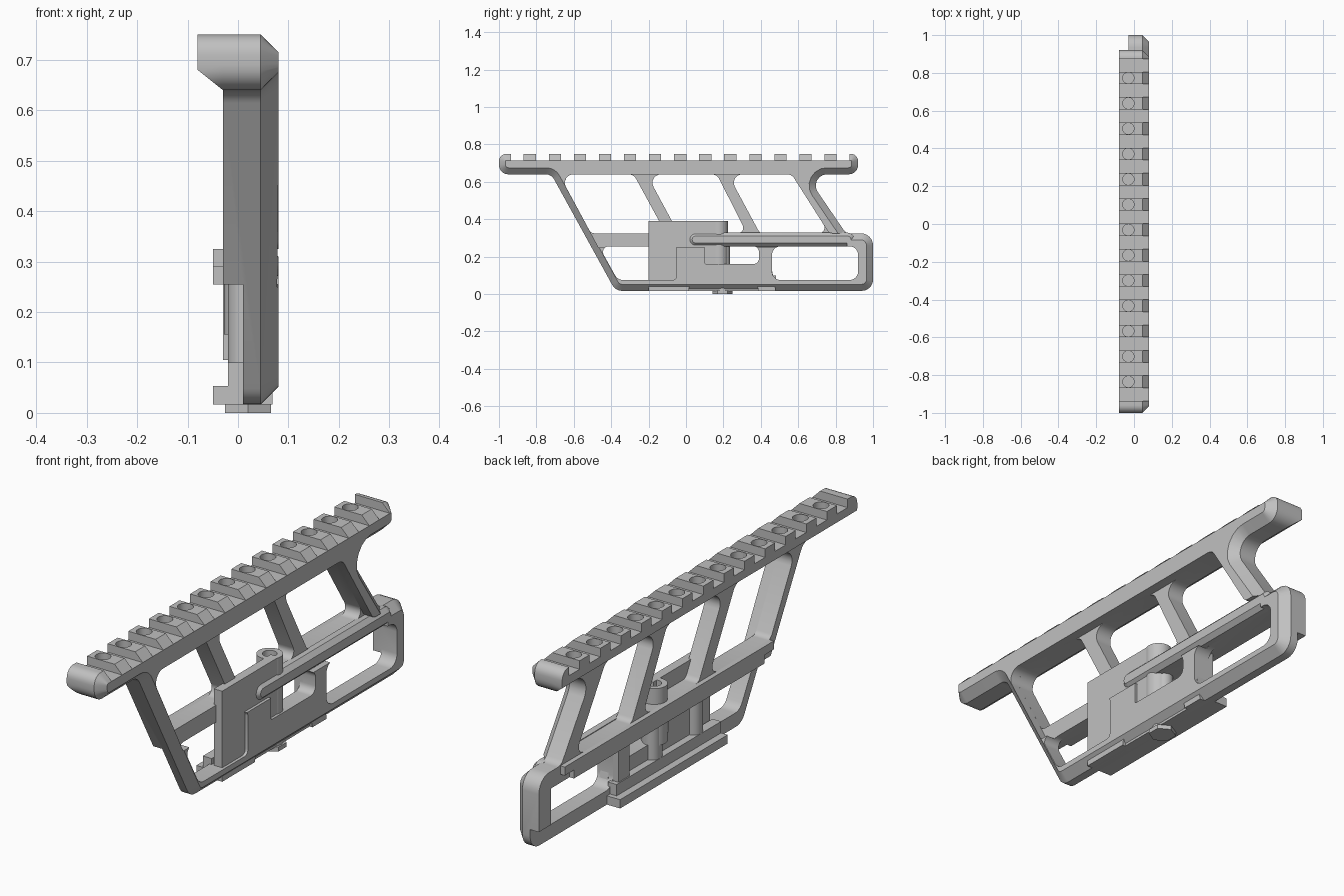
import bpy, bmesh, math
from mathutils import Vector

if "Cube" in bpy.data.objects:
    bpy.data.objects.remove(bpy.data.objects["Cube"])

metal = bpy.data.materials.new("satin_grey_metal")
metal.use_nodes = True
metal.diffuse_color = (0.53, 0.53, 0.53, 1)
metal.node_tree.nodes["Principled BSDF"].inputs["Base Color"].default_value = (0.53, 0.53, 0.53, 1)


def rounded(corners, steps=6):
    """Fillet (y, z, radius) corners into a closed outline."""
    out = []
    for i, (y, z, r) in enumerate(corners):
        p = Vector((y, z))
        a = (Vector(corners[i - 1][:2]) - p).normalized()
        b = (Vector(corners[(i + 1) % len(corners)][:2]) - p).normalized()
        if r == 0:
            out.append(p)
            continue
        half = a.angle(b) / 2
        centre = p + (a + b).normalized() * r / math.sin(half)
        t = r / math.tan(half)
        s, e = p + a * t - centre, p + b * t - centre
        sweep = math.pi - 2 * half
        for k in range(steps + 1):
            f = k / steps
            out.append(centre + (s * math.sin((1 - f) * sweep) + e * math.sin(f * sweep)) / math.sin(sweep))
    return out


def inset(pts, d):
    """Move a counter-clockwise outline inwards by d."""
    out = []
    for i, p in enumerate(pts):
        u = (p - pts[i - 1]).normalized()
        v = (pts[(i + 1) % len(pts)] - p).normalized()
        n = Vector((-u.y, u.x)) + Vector((-v.y, v.x))
        out.append(p + n * (2 * d / n.length_squared))
    return out


def finish(name, bm):
    bmesh.ops.recalc_face_normals(bm, faces=bm.faces)
    mesh = bpy.data.meshes.new(name)
    bm.to_mesh(mesh)
    bm.free()
    mesh.materials.append(metal)
    ob = bpy.data.objects.new(name, mesh)
    bpy.context.collection.objects.link(ob)
    return ob


def prism(name, corners, x0, x1, chamfer=0.0):
    """Side outline extruded along x, optionally chamfered on its x1 side."""
    pts = rounded(corners)
    layers = [(x0, pts), (x1 - chamfer, pts)]
    if chamfer:
        layers.append((x1, inset(pts, chamfer)))
    bm = bmesh.new()
    rings = [[bm.verts.new((x, p.x, p.y)) for p in ring] for x, ring in layers]
    for lo, hi in zip(rings, rings[1:]):
        for i in range(len(pts)):
            bm.faces.new((lo[i - 1], lo[i], hi[i], hi[i - 1]))
    bm.faces.new(rings[0][::-1])
    bm.faces.new(rings[-1])
    return finish(name, bm)


def box(name, x, y, z):
    return prism(name, [(y[0], z[0], 0), (y[1], z[0], 0), (y[1], z[1], 0), (y[0], z[1], 0)], *x)


def cylinder(name, x, y, z0, z1, r, sides=32):
    bm = bmesh.new()
    bmesh.ops.create_cone(bm, cap_ends=True, segments=sides, radius1=r, radius2=r, depth=z1 - z0)
    bmesh.ops.translate(bm, verts=bm.verts, vec=(x, y, (z0 + z1) / 2))
    return finish(name, bm)


def cut(targets, cutter):
    for ob in targets:
        mod = ob.modifiers.new("cut", 'BOOLEAN')
        mod.operation, mod.solver, mod.object = 'DIFFERENCE', 'EXACT', cutter
        bpy.context.view_layer.objects.active = ob
        bpy.ops.object.modifier_apply(modifier=mod.name)
    bpy.data.objects.remove(cutter)


# Main frame: rail, slanted leg and rear loop in one chamfered outline
frame = prism("main_frame", [
    (-.377, .017, .06), (1, .017, .06), (1, .325, .065), (.855, .325, .04), (.64, .64, .06),
    (.92, .64, .05), (.92, .75, .04), (-1, .75, .04), (-1, .64, .05), (-.72, .64, .05)],
    -.03, .08, .035)

# Overhanging side of the rail, bevelled underneath
rail = prism("rail_overhang", [
    (-1, .64, .05), (.92, .64, .05), (.92, .75, .04), (-1, .75, .04)], -.08, -.03)
bm = bmesh.new()
bm.from_mesh(rail.data)
low = bmesh.ops.bisect_plane(bm, geom=bm.verts[:] + bm.edges[:] + bm.faces[:], dist=1e-5,
                             plane_co=(-.08, 0, .68), plane_no=(-.04, 0, -.05), clear_outer=True)
bmesh.ops.holes_fill(bm, edges=[e for e in bm.edges if e.is_boundary])
bmesh.ops.recalc_face_normals(bm, faces=bm.faces)
bm.to_mesh(rail.data)
bm.free()

# Windows between the struts and in the lower loop
R = .045
windows = [
    [(-.508, .325, .03), (-.108, .325, .03), (-.28, .64, R), (-.678, .64, R)],
    [(-.04, .325, .03), (.325, .325, .03), (.165, .64, R), (-.21, .64, R)],
    [(.395, .325, .03), (.765, .325, .03), (.565, .64, R), (.225, .64, R)],
    [(-.365, .075, .05), (-.05, .075, .02), (-.05, .255, .02), (-.465, .255, .03)],
    [(.1, .16, .01), (.39, .16, .03), (.39, .255, .03), (.1, .255, .01)],
    [(.46, .075, R), (.92, .075, R), (.92, .255, R), (.46, .255, R)],
]
for w in windows:
    cut([frame], prism("window_cutter", w, -.2, .2))

# Struts and middle bar sit back from the outer face
cut([frame], prism("setback_cutter", [
    (-.468, .25, 0), (.86, .25, 0), (.86, .325, 0), (.765, .325, .03),
    (.565, .64, R), (-.678, .64, R)], .04, .2))

# Relief for the receiver on the inner face
cut([frame], box("relief_cutter", (-.2, .01), (-.6, .92), (-.1, .255)))
cut([frame], box("rear_relief_cutter", (-.2, .01), (.9, 1.1), (-.1, .105)))

# Cross grooves and round pockets along the rail
PITCH = .134
for k in range(14):
    y = -.902 + PITCH * k
    cut([frame, rail], box("groove_cutter", (-.2, .2), (y - .0345, y + .0345), (.715, .9)))
for k in range(13):
    cut([frame, rail], cylinder("pocket_cutter", -.03, -.835 + PITCH * k, .715, .8, .03, 24))

# Clamp block with stepped base
block = prism("clamp_block", [
    (-.2, .017, 0), (.48, .017, 0), (.455, .155, .02), (.22, .155, 0),
    (.17, .39, 0), (-.2, .39, 0)][:3] + [(.17, .155, 0), (.17, .39, 0), (-.2, .39, 0)], .03, .068)
cut([block], prism("knob_relief_cutter", [
    (0, -.05, 0), (.4, -.05, 0), (.38, .055, .03), (.02, .055, .03)], .055, .2))
boss = cylinder("clamp_boss", .022, .175, .155, .39, .05)
cut([boss], cylinder("boss_hole_cutter", .022, .175, .36, .5, .028))

# Locking arm running forward over the block
prism("locking_arm", [(.015, .255, .036), (.9, .255, .036), (.9, .328, .036), (.015, .328, .036)],
      .035, .08, .018)

# Inner bar lip
box("bar_lip_upper", (-.05, -.03), (-.5, .86), (.29, .325))
box("bar_lip_lower", (-.05, -.03), (-.44, .8), (.255, .29))

# Dovetail jaw
box("jaw_flange", (-.05, .02), (-.2, .5), (.017, .053))
box("jaw_step", (-.02, .02), (-.2, .48), (.053, .1))
box("jaw_pillar", (-.015, .02), (.39, .46), (.1, .255))

# Posts, screw and knob
for y in (-.07, .2):
    cylinder("inner_post", .015, y, .1, .27, .035)
cylinder("clamp_screw", .02, .195, .01, .16, .04)
cylinder("screw_head", .02, .195, 0, .018, .053, 6)

# Smooth curved faces, keep edges crisp
bpy.ops.object.select_all(action='DESELECT')
for ob in bpy.context.collection.objects:
    if ob.type == 'MESH' and ob.data.materials and ob.data.materials[0] == metal:
        ob.select_set(True)
        bpy.context.view_layer.objects.active = ob
bpy.ops.object.shade_smooth_by_angle(angle=math.radians(25))
